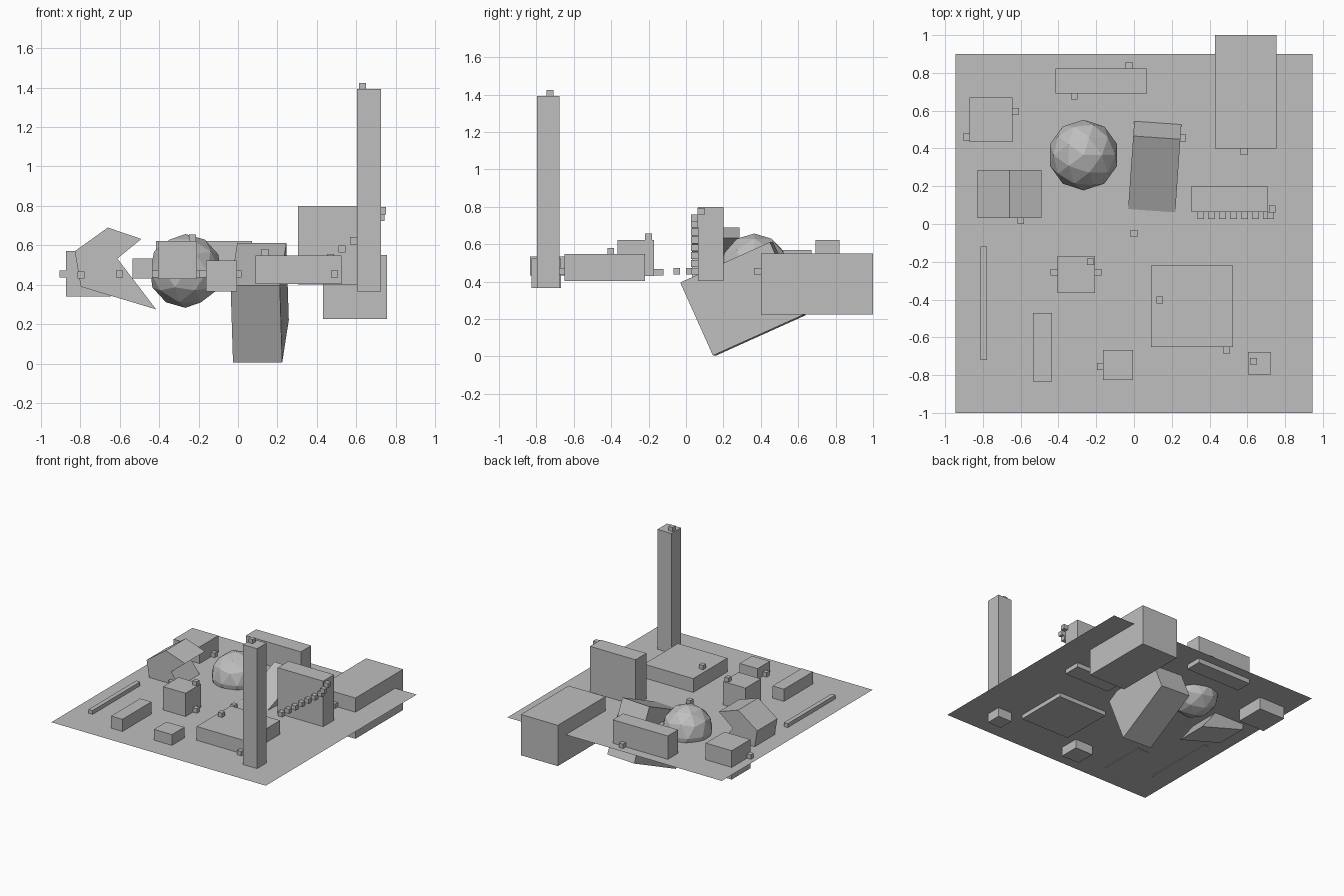
import bpy, bmesh, math
from mathutils import Matrix

if "Cube" in bpy.data.objects:
    bpy.data.objects.remove(bpy.data.objects["Cube"], do_unlink=True)

GRAY = (0.52, 0.52, 0.52, 1)
gray = bpy.data.materials.new("plain_gray")
gray.use_nodes = True
gray.diffuse_color = GRAY
gray.node_tree.nodes["Principled BSDF"].inputs["Base Color"].default_value = GRAY

GROUND = 0.437
CUBE = 0.036


def finish(name, bm):
    mesh = bpy.data.meshes.new(name)
    bm.to_mesh(mesh)
    bm.free()
    mesh.materials.append(gray)
    obj = bpy.data.objects.new(name, mesh)
    bpy.context.scene.collection.objects.link(obj)
    return obj


def box(name, x, y, z):
    """Box from its lower and upper limits on each axis."""
    bm = bmesh.new()
    bmesh.ops.create_cube(bm, size=1)
    spans = (x, y, z)
    bmesh.ops.scale(bm, vec=[b - a for a, b in spans], verts=bm.verts)
    bmesh.ops.translate(bm, vec=[(a + b) / 2 for a, b in spans], verts=bm.verts)
    return finish(name, bm)


def small_cube(name, x, y, z):
    h = CUBE / 2
    return box(name, (x - h, x + h), (y - h, y + h), (z - h, z + h))


# Ground sheet
bm = bmesh.new()
bmesh.ops.create_grid(bm, x_segments=1, y_segments=1, size=0.5)
bmesh.ops.scale(bm, vec=(1.89, 1.9, 1), verts=bm.verts)
bmesh.ops.translate(bm, vec=(0, -0.05, GROUND), verts=bm.verts)
finish("ground", bm)

# Upright blocks
box("back_left_block", (0.43, 0.755), (0.4, 1.0), (0.225, 0.55))
box("back_right_block", (-0.872, -0.643), (0.435, 0.67), (0.34, 0.57))
box("back_wall", (-0.415, 0.07), (0.692, 0.822), (0.4, 0.623))
box("stair_wall", (0.305, 0.707), (0.063, 0.2), (0.402, 0.8))
box("wide_block", (0.09, 0.525), (-0.65, -0.22), (0.404, 0.547))
box("middle_block", (-0.405, -0.207), (-0.365, -0.17), (0.43, 0.623))
box("front_block", (-0.163, -0.005), (-0.825, -0.668), (0.365, 0.523))
box("long_block", (-0.534, -0.434), (-0.835, -0.47), (0.432, 0.534))
box("thin_bar", (-0.813, -0.778), (-0.72, -0.12), (0.432, 0.468))
box("tower", (0.603, 0.726), (-0.797, -0.677), (0.365, 1.392))

# Tilted block sunk through the ground
bm = bmesh.new()
bmesh.ops.create_cube(bm, size=1)
bmesh.ops.scale(bm, vec=(0.25, 0.527, 0.428), verts=bm.verts)
turn = Matrix.Rotation(math.radians(-4), 4, "Z") @ Matrix.Rotation(math.radians(24.2), 4, "X")
bmesh.ops.transform(bm, matrix=Matrix.Translation((0.11, 0.305, 0.308)) @ turn, verts=bm.verts)
finish("tilted_block", bm)

# Faceted ball
bm = bmesh.new()
bmesh.ops.create_icosphere(bm, subdivisions=2, radius=0.187)
bmesh.ops.translate(bm, vec=(-0.267, 0.365, 0.47), verts=bm.verts)
finish("faceted_ball", bm)

# Notched prism
outline = [(-0.828, 0.57), (-0.66, 0.69), (-0.49, 0.632),
           (-0.612, 0.533), (-0.415, 0.275), (-0.797, 0.39)]
bm = bmesh.new()
face = bm.faces.new([bm.verts.new((x, 0.032, z)) for x, z in outline])
side = bmesh.ops.extrude_face_region(bm, geom=[face])["geom"]
bmesh.ops.translate(bm, vec=(0, 0.254, 0),
                    verts=[v for v in side if isinstance(v, bmesh.types.BMVert)])
bmesh.ops.recalc_face_normals(bm, faces=bm.faces)
finish("notched_prism", bm)

# Small cubes resting on the ground beside the blocks
for i, (x, y) in enumerate([
        (-0.027, 0.84), (-0.316, 0.677), (-0.628, 0.597), (-0.888, 0.46),
        (0.258, 0.455), (0.582, 0.382), (-0.6, 0.018), (0, -0.05),
        (-0.424, -0.255), (-0.19, -0.255), (0.49, -0.667), (-0.177, -0.755)]):
    small_cube(f"ground_cube_{i + 1}", x, y, 0.455)

# Small cubes on top of the blocks and on the wall end
small_cube("middle_block_cube", -0.23, -0.2, 0.638)
small_cube("wide_block_cube", 0.136, -0.402, 0.563)
small_cube("tower_cube", 0.632, -0.727, 1.406)
small_cube("wall_end_cube", 0.732, 0.08, 0.775)

# Rising row of cubes on the wall
for i in range(7):
    small_cube(f"stair_cube_{i + 1}", 0.353 + 0.058 * i, 0.045, 0.455 + 0.042 * i)
small_cube("stair_cube_top", 0.724, 0.045, 0.74)
